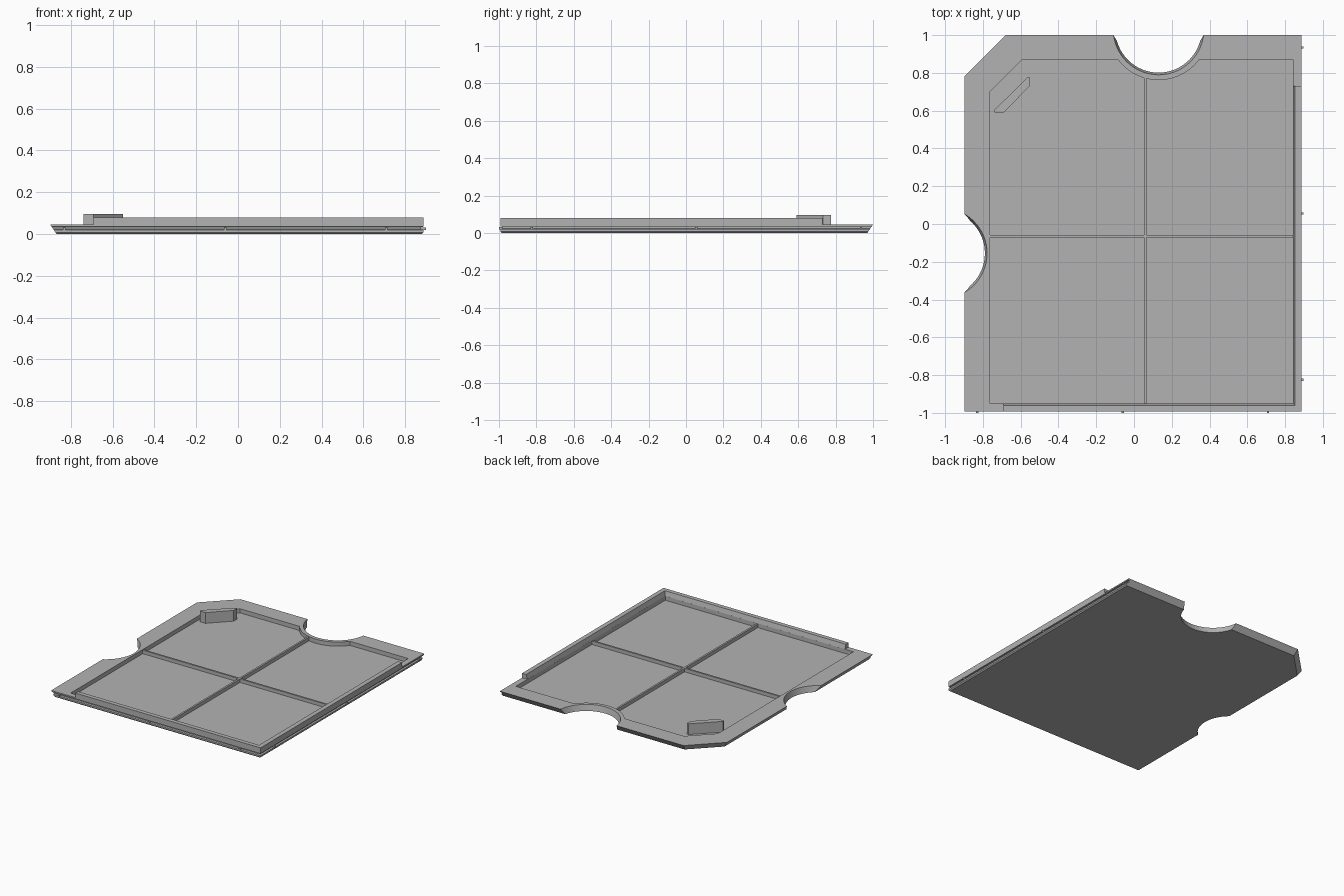
import bpy, bmesh, math

cube = bpy.data.objects.get("Cube")
if cube:
    bpy.data.objects.remove(cube)

grey = bpy.data.materials.new("plain_grey")
grey.use_nodes = True
GREY = (0.45, 0.45, 0.45, 1)
grey.diffuse_color = GREY
grey.node_tree.nodes["Principled BSDF"].inputs["Base Color"].default_value = GREY

LEFT, RIGHT, FRONT, BACK = -0.898, 0.887, -0.993, 1.0
RIM, FLOOR, WALL = 0.045, 0.013, 0.08
BACK_NOTCH, SIDE_NOTCH = (0.13, 1.03), (-1.018, -0.155)


def loft(name, rings):
    """Solid through a stack of (outline, z) rings with equal point counts."""
    bm = bmesh.new()
    loops = [[bm.verts.new((x, y, z)) for x, y in pts] for pts, z in rings]
    for a, b in zip(loops, loops[1:]):
        for i in range(len(a)):
            j = (i + 1) % len(a)
            bm.faces.new((a[i], a[j], b[j], b[i]))
    bm.faces.new(loops[0][::-1])
    bm.faces.new(loops[-1])
    bmesh.ops.recalc_face_normals(bm, faces=bm.faces)
    mesh = bpy.data.meshes.new(name)
    bm.to_mesh(mesh)
    bm.free()
    mesh.materials.append(grey)
    obj = bpy.data.objects.new(name, mesh)
    bpy.context.collection.objects.link(obj)
    return obj


def rect(x0, x1, y0, y1):
    return [(x0, y0), (x1, y0), (x1, y1), (x0, y1)]


def circle(centre, r, n=64):
    return [(centre[0] + r * math.cos(math.tau * i / n),
             centre[1] + r * math.sin(math.tau * i / n)) for i in range(n)]


def cut(target, cutter):
    cutter.hide_render = True
    mod = target.modifiers.new("cut", "BOOLEAN")
    mod.operation = "DIFFERENCE"
    mod.solver = "EXACT"
    mod.object = cutter
    bpy.context.view_layer.objects.active = target
    bpy.ops.object.modifier_apply(modifier=mod.name)
    bpy.data.objects.remove(cutter)


def outline(a, b):
    """Plate outline, inset a on front and right, b on left, back and corner."""
    k = b * (math.sqrt(2) - 1)
    return [(LEFT + b, FRONT + a), (RIGHT - a, FRONT + a), (RIGHT - a, BACK - b),
            (-0.68 + k, BACK - b), (LEFT + b, 0.782 - k)]


# Plate: slanted left and back edges, fine groove along front and right
layers = [(0, 0.008, 0.03), (0.008, 0, 0.025), (0.02, 0, 0.017),
          (0.023, 0.012, 0.015), (0.034, 0.012, 0.008),
          (0.035, 0, 0.007), (RIM, 0, 0)]
plate = loft("tray_plate", [(outline(a, b), z) for z, a, b in layers])

# Finger notches with slanted sides
for centre in (BACK_NOTCH, SIDE_NOTCH):
    cut(plate, loft("notch_cutter", [(circle(centre, 0.226), -0.01),
                                     (circle(centre, 0.243), RIM + 0.01)]))

# Recessed floor, curving round the back notch
R, TOP = 0.268, 0.87
start = math.asin((TOP - BACK_NOTCH[1]) / R)
arc = [(BACK_NOTCH[0] + R * math.cos(t), BACK_NOTCH[1] + R * math.sin(t))
       for t in (start + (-math.pi - 2 * start) * i / 24 for i in range(25))]
recess = [(-0.762, -0.95), (0.842, -0.95), (0.842, TOP)] + arc + [(-0.592, TOP), (-0.762, 0.7)]
cut(plate, loft("recess_cutter", [(recess, FLOOR), (recess, 0.1)]))

# Raised walls along front and right, drafted on the inside
loft("front_wall", [(rect(-0.69, RIGHT, FRONT, -0.95), RIM - 0.001),
                    (rect(-0.69, RIGHT, FRONT, -0.96), WALL)])
loft("right_wall", [(rect(0.842, RIGHT, FRONT, 0.73), RIM - 0.001),
                    (rect(0.852, RIGHT, FRONT, 0.73), WALL)])

# Crossing floor ribs
loft("long_rib", [(rect(0.053, 0.067, -0.952, 0.772), FLOOR - 0.002),
                  (rect(0.053, 0.067, -0.952, 0.772), 0.04)])
loft("cross_rib", [(rect(-0.764, 0.844, -0.072, -0.058), FLOOR - 0.002),
                   (rect(-0.764, 0.844, -0.072, -0.058), 0.04)])

# Corner stop block
stop = [(-0.738, 0.59), (-0.69, 0.59), (-0.55, 0.732),
        (-0.55, 0.775), (-0.565, 0.775), (-0.738, 0.605)]
loft("corner_stop", [(stop, FLOOR - 0.002), (stop, 0.096)])

# Small snap nubs in the groove
for i in range(3):
    x, y = -0.83 + 0.77 * i, -0.825 + 0.88 * i
    for name, base in (("front_nub", rect(x - 0.006, x + 0.006, -1.0, -0.975)),
                       ("right_nub", rect(0.87, 0.898, y - 0.006, y + 0.006))):
        loft(name, [(base, 0.019), (base, 0.031)])
